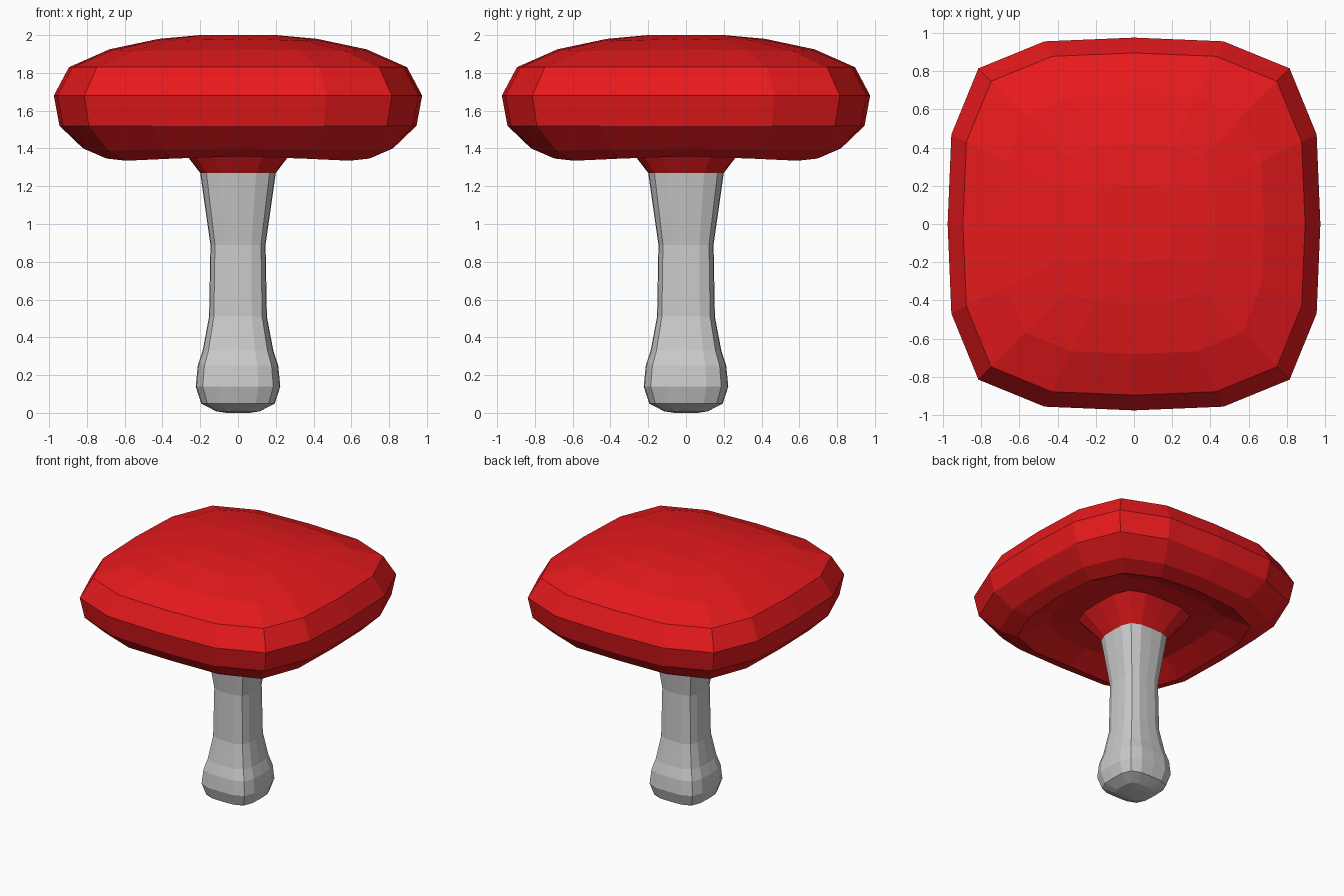
import bpy, bmesh

if "Cube" in bpy.data.objects:
    bpy.data.objects.remove(bpy.data.objects["Cube"])

# One side of the rounded-square section: the other three are 90 degree turns
SIDE = [(1, 0), (0.98, 0.48), (0.835, 0.835), (0.48, 0.98)]
CORNER = [0, 0.5, 1, 0.5]   # how much of the corner offset each point takes


def ring(bm, r, z, dz=0):
    """16-sided rounded square; dz shifts the corners up or down."""
    verts = []
    for turn in range(4):
        for (x, y), c in zip(SIDE, CORNER):
            for _ in range(turn):
                x, y = -y, x
            verts.append(bm.verts.new((r * x, r * y, z + dz * c)))
    return verts


def grid_cap(bm, outer, r, z):
    """Close a 16-point ring with a 4 x 4 patch of quads."""
    path = [(2, 0), (2, 1), (2, 2), (1, 2)]
    g = {}
    for turn in range(4):
        for k, (i, j) in enumerate(path):
            for _ in range(turn):
                i, j = -j, i
            g[i, j] = outer[turn * 4 + k]
    for i in (-1, 0, 1):
        for j in (-1, 0, 1):
            s = 0.93 if i and j else 1
            g[i, j] = bm.verts.new((r * i * s, r * j * s, z))
    for i in range(-2, 2):
        for j in range(-2, 2):
            bm.faces.new([g[i, j], g[i + 1, j], g[i + 1, j + 1], g[i, j + 1]])


def loft(name, profile, cap):
    """Skin rings (half width, z, corner offset); cap closes the first one."""
    bm = bmesh.new()
    rings = [ring(bm, *p) for p in profile]
    for a, b in zip(rings, rings[1:]):
        for k in range(16):
            n = (k + 1) % 16
            bm.faces.new([a[k], a[n], b[n], b[k]])
    grid_cap(bm, rings[0], *cap)
    bmesh.ops.recalc_face_normals(bm, faces=bm.faces)
    mesh = bpy.data.meshes.new(name)
    bm.to_mesh(mesh)
    bm.free()
    obj = bpy.data.objects.new(name, mesh)
    bpy.context.collection.objects.link(obj)
    return obj


# Cap: dome, rim, rolled lip, hollow underside and collar
cap = loft("mushroom_cap", [
    (0.42, 1.98, -0.01), (0.68, 1.925, -0.01), (0.895, 1.83), (0.975, 1.68),
    (0.945, 1.52), (0.82, 1.40, -0.01), (0.71, 1.358, -0.023),
    (0.53, 1.43), (0.34, 1.445), (0.265, 1.355), (0.2, 1.27)], (0.2, 2.0))
red = bpy.data.materials.new("red")
red.diffuse_color = (0.8, 0.01, 0.012, 1)
red.use_nodes = True
red.node_tree.nodes["Principled BSDF"].inputs["Base Color"].default_value = red.diffuse_color
cap.data.materials.append(red)

# Stem: bulbous foot up to a flared neck
loft("stem", [
    (0.115, 0.008), (0.195, 0.05), (0.224, 0.14), (0.213, 0.25),
    (0.187, 0.33), (0.153, 0.51), (0.146, 0.89), (0.2, 1.27)], (0.06, 0.0))
